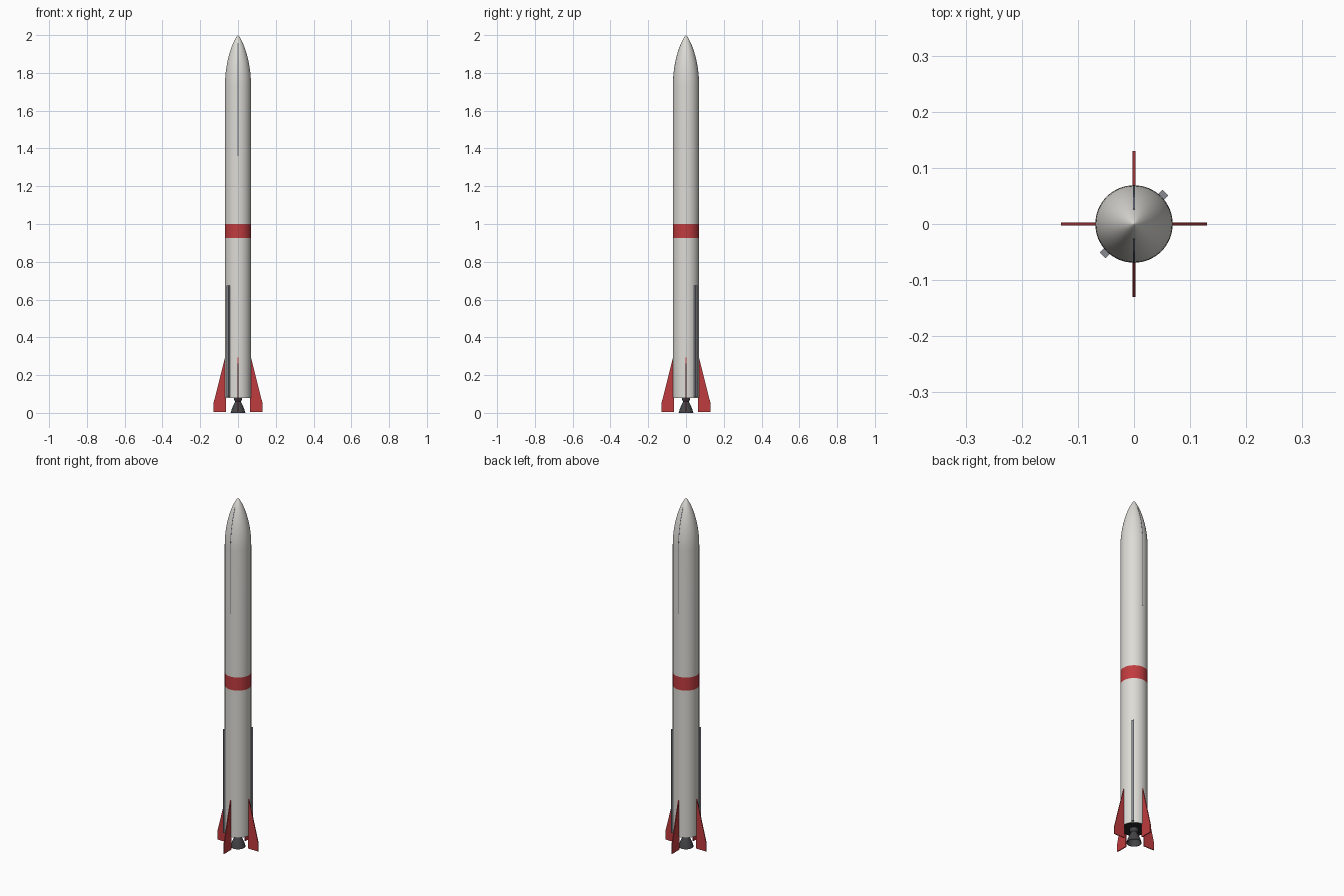
import bpy, bmesh, math
from mathutils import Matrix, Vector

if "Cube" in bpy.data.objects:
    bpy.data.objects.remove(bpy.data.objects["Cube"])

R, BASE, SHOULDER, TIP = 0.069, 0.08, 1.73, 2.0


def material(name, rgb):
    m = bpy.data.materials.new(name)
    m.diffuse_color = (*rgb, 1)
    m.use_nodes = True
    m.node_tree.nodes["Principled BSDF"].inputs["Base Color"].default_value = m.diffuse_color
    return m


white = material("off_white", (0.72, 0.71, 0.67))
red = material("red", (0.53, 0.045, 0.05))
black = material("black", (0.022, 0.022, 0.025))
dark = material("dark_metal", (0.06, 0.058, 0.065))
grey = material("grey", (0.25, 0.26, 0.29))
seam_grey = material("seam_grey", (0.13, 0.15, 0.19))


def finish(bm, name, mats, smooth=False):
    bmesh.ops.recalc_face_normals(bm, faces=bm.faces)
    me = bpy.data.meshes.new(name)
    bm.to_mesh(me)
    bm.free()
    for m in mats:
        me.materials.append(m)
    ob = bpy.data.objects.new(name, me)
    bpy.context.collection.objects.link(ob)
    if smooth:
        bpy.ops.object.select_all(action='DESELECT')
        ob.select_set(True)
        bpy.context.view_layer.objects.active = ob
        bpy.ops.object.shade_smooth_by_angle(angle=math.radians(35))
    return ob


def lathe(profile, steps=64):
    bm = bmesh.new()
    vs = [bm.verts.new((r, 0, z)) for r, z in profile]
    es = [bm.edges.new(p) for p in zip(vs, vs[1:])]
    bmesh.ops.spin(bm, geom=vs + es, axis=(0, 0, 1), cent=(0, 0, 0),
                   angle=math.tau, steps=steps)
    bmesh.ops.remove_doubles(bm, verts=bm.verts, dist=1e-5)
    return bm


def prism(points, to_3d, offset):
    """Extrude a flat outline by the offset vector."""
    bm = bmesh.new()
    face = bm.faces.new([bm.verts.new(to_3d(*p)) for p in points])
    ext = bmesh.ops.extrude_face_region(bm, geom=[face])
    bmesh.ops.translate(bm, vec=offset,
                        verts=[g for g in ext["geom"] if isinstance(g, bmesh.types.BMVert)])
    return bm


def radius(z):
    u = max(0, (z - SHOULDER) / (TIP - SHOULDER))
    return R * max(0, 1 - u * u) ** 0.8


# Body: tube with ogive nose, red band and black underside coloured by height
nose = [SHOULDER + (TIP - SHOULDER) * math.sin(i / 24 * math.pi / 2) for i in range(25)]
profile = [(0, BASE), (R, BASE), (R, 0.925), (R, 1.0)] + [(radius(z), z) for z in nose]
bm = lathe(profile)
for f in bm.faces:
    z = f.calc_center_median().z
    f.material_index = 1 if 0.925 < z < 1.0 else 2 if z < BASE + 0.001 else 0
finish(bm, "body", [white, red, black], True)

# Engine: hollow bell nozzle with a throat collar
bell = [(0.022, 0.081), (0.022, 0.07), (0.015, 0.06), (0.024, 0.042), (0.033, 0.02),
        (0.039, 0.0), (0.036, 0.0), (0.03, 0.02), (0.021, 0.042), (0, 0.056)]
finish(lathe(bell, 48), "engine_nozzle", [dark], True)

# Four tail fins
outline = [(0.064, 0.312), (0.13, 0.05), (0.13, 0.005), (0.064, 0.005)]
T = 0.005
for i in range(4):
    bm = prism(outline, lambda x, z: (x, -T / 2, z), (0, T, 0))
    bm.transform(Matrix.Rotation(i * math.pi / 2, 4, 'Z'))
    finish(bm, f"fin_{i + 1}", [red])

# Two cable ducts on opposite diagonals
for i in range(2):
    bm = bmesh.new()
    bmesh.ops.create_cube(bm, size=1)
    bm.transform(Matrix.Rotation(math.pi / 4 + i * math.pi, 4, 'Z')
                 @ Matrix.Translation((0.0695, 0, 0.38))
                 @ Matrix.Diagonal((0.019, 0.014, 0.59, 1)))
    finish(bm, f"cable_duct_{i + 1}", [grey])

# Fairing seams on front and back, following the nose curve
W = 0.003
zs = [1.36] + [SHOULDER + (1.957 - SHOULDER) * i / 14 for i in range(15)]
for name, s in (("front_seam", -1), ("back_seam", 1)):
    strip = [(radius(z) + 0.0006, z) for z in zs] + [(radius(z) - 0.002, z) for z in reversed(zs)]
    bm = prism(strip, lambda y, z: (-W / 2, s * y, z), (W, 0, 0))
    finish(bm, name, [seam_grey])
